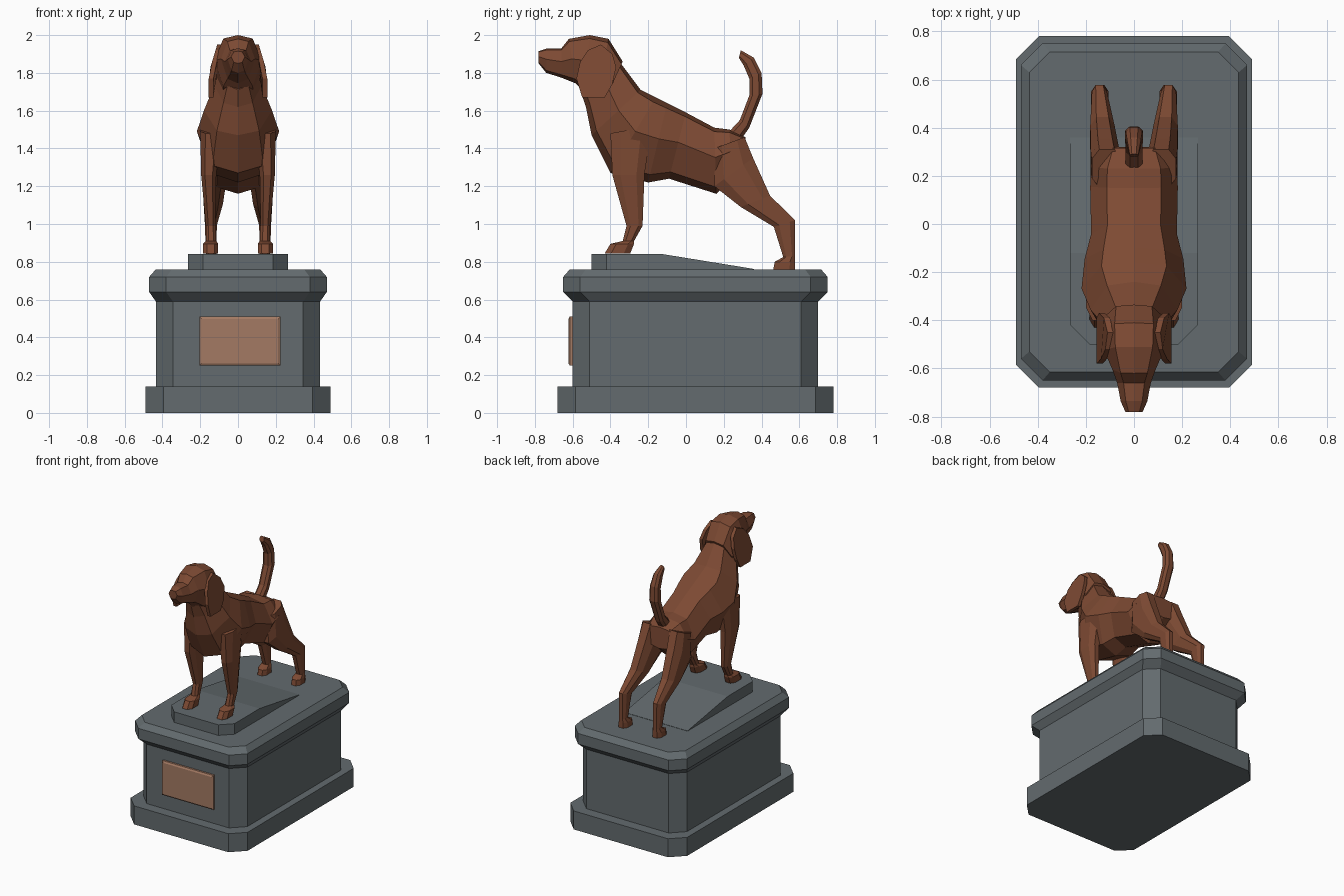
import bpy, bmesh
from mathutils import Vector

if "Cube" in bpy.data.objects:
    bpy.data.objects.remove(bpy.data.objects["Cube"])


def material(name, rgb):
    m = bpy.data.materials.new(name)
    m.diffuse_color = (*rgb, 1)
    m.use_nodes = True
    m.node_tree.nodes["Principled BSDF"].inputs["Base Color"].default_value = m.diffuse_color
    return m


STONE = material("grey stone", (0.125, 0.147, 0.157))
BRONZE = material("brown bronze", (0.205, 0.068, 0.033))
PLATE = material("pale copper", (0.37, 0.195, 0.125))


def finish(name, bm, mat, mirror=False):
    bmesh.ops.recalc_face_normals(bm, faces=bm.faces)
    me = bpy.data.meshes.new(name)
    bm.to_mesh(me)
    bm.free()
    me.materials.append(mat)
    ob = bpy.data.objects.new(name, me)
    bpy.context.collection.objects.link(ob)
    if mirror:
        ob.modifiers.new("mirror", 'MIRROR').use_axis[0] = True
    return ob


def loft(name, rings, mat, mirror=False):
    """Skin a list of equal-length point rings and cap both ends."""
    bm = bmesh.new()
    loops = [[bm.verts.new(p) for p in r] for r in rings]
    n = len(rings[0])
    for a, b in zip(loops, loops[1:]):
        for i in range(n):
            j = (i + 1) % n
            bm.faces.new((a[i], a[j], b[j], b[i]))
    bm.faces.new(loops[0])
    bm.faces.new(loops[-1])
    return finish(name, bm, mat, mirror)


def slab(hx, y0, y1, c, z):
    """Rectangle with clipped corners at height z."""
    return [(-hx + c, y0, z), (hx - c, y0, z), (hx, y0 + c, z), (hx, y1 - c, z),
            (hx - c, y1, z), (-hx + c, y1, z), (-hx, y1 - c, z), (-hx, y0 + c, z)]


def body_ring(ty, tz, by, bz, w):
    """Eight-sided section hung between a top and a bottom point."""
    top, bot = Vector((0, ty, tz)), Vector((0, by, bz))
    half = [(0, 0), (0.62, 0.06), (1, 0.45), (0.62, 0.9), (0, 1)]
    pts = half + [(-u, v) for u, v in half[3:0:-1]]
    return [top.lerp(bot, v) + Vector((u * w, 0, 0)) for u, v in pts]


def limb_ring(fy, fz, by, bz, x0, x1):
    """Clipped rectangular section between a front and a back point."""
    f, b = Vector((0, fy, fz)), Vector((0, by, bz))
    uv = [(.25, 0), (.75, 0), (1, .25), (1, .75), (.75, 1), (.25, 1), (0, .75), (0, .25)]
    return [f.lerp(b, v) + Vector((x0 + u * (x1 - x0), 0, 0)) for u, v in uv]


# Pedestal
loft("pedestal_base", [slab(.49, -.68, .78, .095, z) for z in (0, .14)], STONE)
loft("pedestal_body", [slab(.435, -.60, .70, .09, z) for z in (.14, .60)], STONE)
loft("pedestal_cornice", [slab(.435, -.60, .70, .09, .59),
                          slab(.47, -.65, .75, .09, .64),
                          slab(.47, -.65, .75, .09, .72),
                          slab(.435, -.615, .715, .085, .76)], STONE)

# Sloping rock slab under the front feet
bm = bmesh.new()
outline = [(-.265, .36), (-.265, -.12), (-.265, -.42), (-.185, -.50),
           (.185, -.50), (.265, -.42), (.265, -.12), (.265, .36)]
low = [bm.verts.new((x, y, .755)) for x, y in outline]
high = [bm.verts.new((x, y, .762 if y > 0 else .84)) for x, y in outline]
for i in range(8):
    j = (i + 1) % 8
    bm.faces.new((low[i], low[j], high[j], high[i]))
bm.faces.new(low)
bm.faces.new(high[1:7])
bm.faces.new((high[0], high[1], high[6], high[7]))
finish("sloped_step", bm, STONE)

# Plaque with a bevelled rim
loft("plaque", [[(.01 - w, y, .38 - h), (.01 + w, y, .38 - h),
                 (.01 + w, y, .38 + h), (.01 - w, y, .38 + h)]
                for w, h, y in ((.215, .13, -.595), (.215, .13, -.615), (.203, .118, -.622))], PLATE)

# Torso and neck
loft("torso", [body_ring(*s) for s in (
    (-.42, 1.95, -.56, 1.71, .09),
    (-.33, 1.83, -.53, 1.62, .125),
    (-.24, 1.71, -.50, 1.47, .18),
    (-.16, 1.67, -.40, 1.27, .218),
    (-.10, 1.64, -.20, 1.22, .205),
    (0, 1.59, -.09, 1.24, .178),
    (.15, 1.51, .16, 1.16, .182),
    (.23, 1.50, .24, 1.24, .178),
    (.315, 1.46, .32, 1.30, .14))], BRONZE)

# Head and muzzle
loft("head", [body_ring(*s) for s in (
    (-.78, 1.915, -.78, 1.85, .036),
    (-.735, 1.93, -.74, 1.80, .055),
    (-.66, 1.93, -.66, 1.775, .07),
    (-.62, 1.98, -.585, 1.745, .09),
    (-.51, 2.0, -.54, 1.70, .125),
    (-.41, 1.98, -.48, 1.66, .13),
    (-.335, 1.86, -.44, 1.63, .12))], BRONZE)

# Hanging ears, flaring outwards towards the tips
ear = [(-.45, 1.95), (-.52, 1.92), (-.56, 1.86), (-.58, 1.77), (-.55, 1.67),
       (-.43, 1.67), (-.39, 1.74), (-.37, 1.83), (-.39, 1.90)]
loft("ear", [[(.145 - max(0, z - 1.8) * .3 + dx, y, z) for y, z in ear]
             for dx in (-.015, .01)], BRONZE, True)

# Front legs with paws
loft("front_leg", [limb_ring(*s) for s in (
    (-.40, 1.48, -.18, 1.52, .09, .20),
    (-.39, 1.26, -.22, 1.26, .115, .195),
    (-.315, .99, -.23, .99, .12, .17),
    (-.335, .91, -.275, .91, .115, .17),
    (-.40, .895, -.275, .895, .105, .185),
    (-.43, .845, -.295, .845, .105, .185))], BRONZE, True)

# Hind legs with paws
loft("hind_leg", [limb_ring(*s) for s in (
    (.15, 1.40, .31, 1.46, .05, .175),
    (.15, 1.20, .355, 1.35, .06, .18),
    (.29, 1.09, .445, 1.15, .08, .182),
    (.465, .985, .577, 1.02, .112, .175),
    (.515, .825, .577, .83, .115, .17),
    (.47, .80, .577, .80, .105, .178),
    (.462, .76, .577, .76, .105, .178))], BRONZE, True)

# Upright curved tail
loft("tail", [limb_ring(*s) for s in (
    (.22, 1.48, .30, 1.46, -.035, .035),
    (.285, 1.55, .335, 1.51, -.035, .035),
    (.335, 1.68, .405, 1.69, -.037, .037),
    (.335, 1.77, .40, 1.80, -.034, .034),
    (.305, 1.84, .36, 1.88, -.028, .028),
    (.28, 1.88, .29, 1.92, -.018, .018))], BRONZE)
